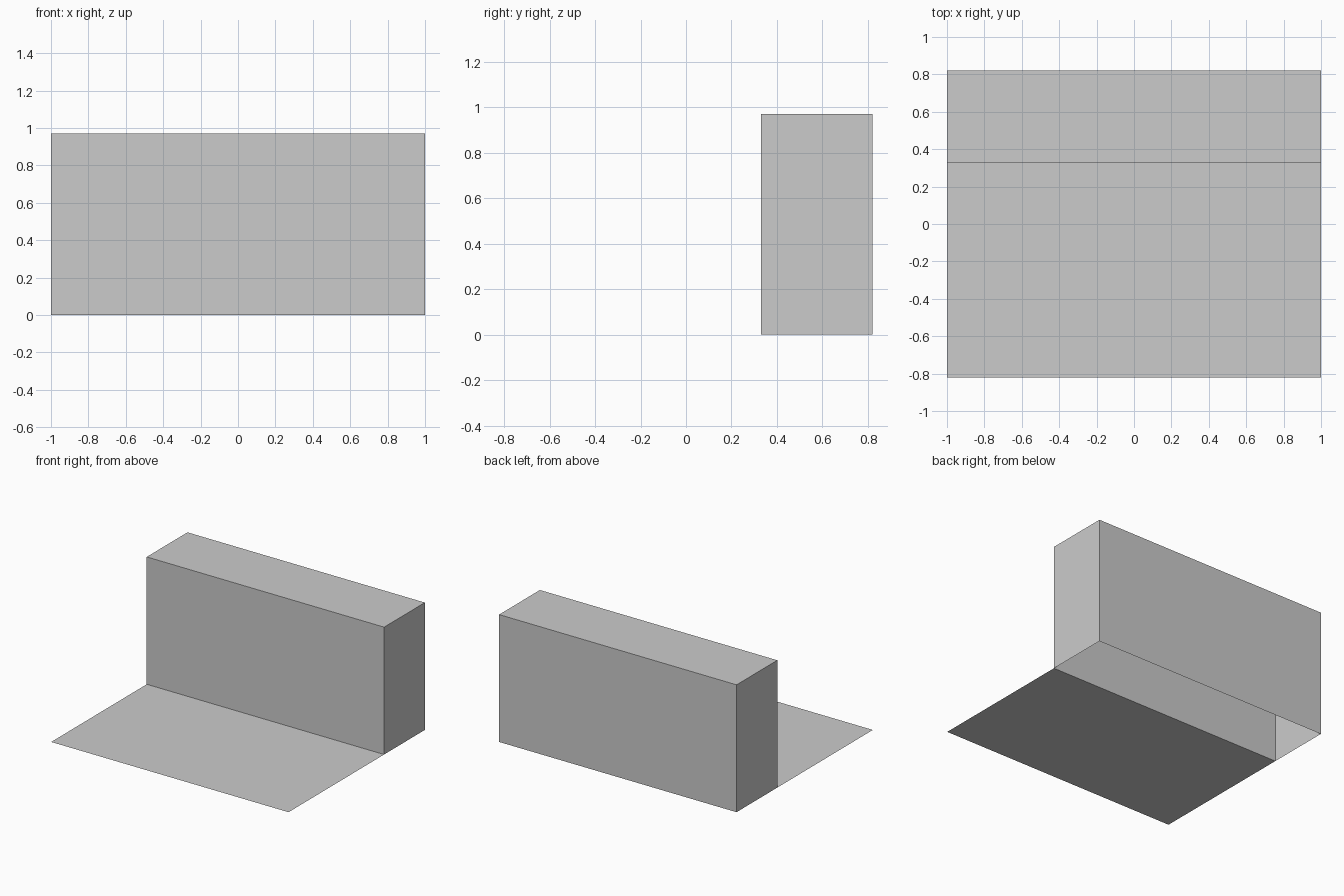
import bpy, bmesh

if "Cube" in bpy.data.objects:
    bpy.data.objects.remove(bpy.data.objects["Cube"])

HALF_X, HALF_Y, WALL_Y, HEIGHT = 1.0, 0.82, 0.33, 0.97


def add_object(name, bm):
    mesh = bpy.data.meshes.new(name)
    bm.to_mesh(mesh)
    bm.free()
    bpy.context.collection.objects.link(bpy.data.objects.new(name, mesh))


def sheet(bm, y0, y1):
    corners = [(-HALF_X, y0), (HALF_X, y0), (HALF_X, y1), (-HALF_X, y1)]
    return bm.faces.new([bm.verts.new((x, y, 0)) for x, y in corners])


# Flat single-sided floor in front of the block
bm = bmesh.new()
sheet(bm, -HALF_Y, WALL_Y)
add_object("floor_sheet", bm)

# Tall block at the back, open underneath: the extruded footprint leaves no base
bm = bmesh.new()
base = sheet(bm, WALL_Y, HALF_Y)
top = bmesh.ops.extrude_discrete_faces(bm, faces=[base])["faces"]
bmesh.ops.translate(bm, verts=top[0].verts, vec=(0, 0, HEIGHT))
for face in [f for f in bm.faces if all(abs(v.co.z) < 1e-6 for v in f.verts)]:
    bm.faces.remove(face)
bmesh.ops.recalc_face_normals(bm, faces=bm.faces)
add_object("block_shell", bm)
